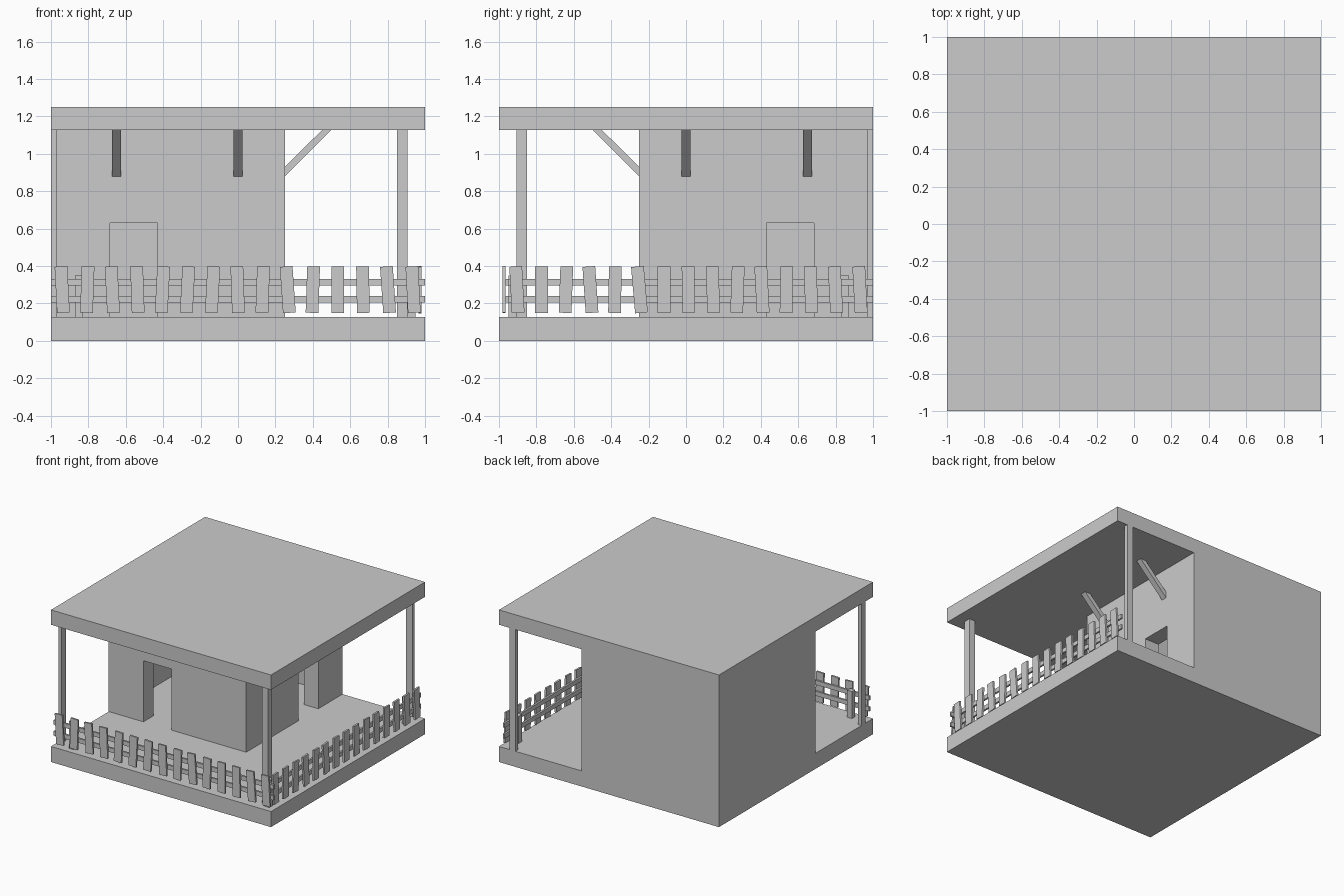
import bpy
import bmesh
from math import radians
from mathutils import Matrix, Vector

default = bpy.data.objects.get("Cube")
if default:
    bpy.data.objects.remove(default, do_unlink=True)

grey = bpy.data.materials.new("plain grey")
grey.use_nodes = True
grey.diffuse_color = (0.6, 0.6, 0.6, 1)
grey.node_tree.nodes["Principled BSDF"].inputs["Base Color"].default_value = (0.6, 0.6, 0.6, 1)

FLOOR_TOP, ROOF_BOTTOM, ROOF_TOP = 0.128, 1.128, 1.25
WALL = 0.25          # position of the two porch-side walls
DOOR = (0.43, 0.685, 0.63)
# Reflection that carries the front porch (-y) onto the side porch (+x)
TO_SIDE = Matrix(((0, -1, 0, 0), (-1, 0, 0, 0), (0, 0, 1, 0), (0, 0, 0, 1)))


def finish(name, bm):
    bmesh.ops.recalc_face_normals(bm, faces=bm.faces)
    mesh = bpy.data.meshes.new(name)
    bm.to_mesh(mesh)
    bm.free()
    mesh.materials.append(grey)
    obj = bpy.data.objects.new(name, mesh)
    bpy.context.collection.objects.link(obj)
    return obj


def add_box(bm, low, high, tilt=0):
    low, high = Vector(low), Vector(high)
    matrix = (Matrix.Translation((low + high) / 2) @ Matrix.Rotation(radians(tilt), 4, 'Y')
              @ Matrix.Diagonal((high - low).to_4d()))
    bmesh.ops.create_cube(bm, size=1, matrix=matrix)


def box(name, low, high, side=False):
    bm = bmesh.new()
    add_box(bm, low, high)
    if side:
        bm.transform(TO_SIDE)
    return finish(name, bm)


# Floor and roof slabs
box("floor_slab", (-1, -1, 0), (1, 1, FLOOR_TOP))
box("roof_slab", (-1, -1, ROOF_BOTTOM), (1, 1, ROOF_TOP))

# Hollow house in the back corner, with a doorway onto each porch
walls = box("house_walls", (-1, -WALL, FLOOR_TOP), (WALL, 1, ROOF_BOTTOM))
cutters = [box("room_cutter", (-0.97, -0.12, 0), (0.12, 0.97, 1.3))]
for side in (False, True):
    cutters.append(box("door_cutter", (-DOOR[1], -0.4, 0), (-DOOR[0], -0.05, DOOR[2]), side))
for cutter in cutters:
    cutter.hide_render = True
    cut = walls.modifiers.new("opening", 'BOOLEAN')
    cut.operation = 'DIFFERENCE'
    cut.solver = 'EXACT'
    cut.object = cutter
evaluated = walls.evaluated_get(bpy.context.evaluated_depsgraph_get())
cut_mesh = bpy.data.meshes.new_from_object(evaluated)
walls.modifiers.clear()
walls.data = cut_mesh
for cutter in cutters:
    bpy.data.objects.remove(cutter, do_unlink=True)

# Roof posts: a full one at the corner, a half one at each porch end
box("corner_post", (0.85, -0.905, FLOOR_TOP), (0.905, -0.85, ROOF_BOTTOM))


def brace(bm, x):
    """Diagonal strut between the wall and the roof."""
    profile = ((WALL, 0.88), (0.5, ROOF_BOTTOM), (0.45, ROOF_BOTTOM), (WALL, 0.93))
    face = bm.faces.new([bm.verts.new((x - 0.024, -d, z)) for d, z in profile])
    new = bmesh.ops.extrude_face_region(bm, geom=[face])["geom"]
    verts = [v for v in new if isinstance(v, bmesh.types.BMVert)]
    bmesh.ops.translate(bm, verts=verts, vec=(0.048, 0, 0))


# Crooked pickets: lean in degrees, listed along each fence
FRONT_LEAN = (-3, 2, -3, -2, 3, 3, 3, -2, 2, -4, 2, 0, -1, -4, -3)
SIDE_LEAN = (3, 3, 2, -1, 3, -2, 2, 1, 0, 5, -1, 4, -2, 0, 3)

for label, side in (("front", False), ("side", True)):
    box(label + "_end_post", (-1, -0.905, FLOOR_TOP), (-0.97, -0.85, ROOF_BOTTOM), side)
    for x in (-0.85, 0.925):
        box(label + "_fence_stake", (x - 0.022, -0.95, FLOOR_TOP), (x + 0.022, -0.91, 0.35), side)
    for z in (0.205, 0.295):
        box(label + "_fence_rail", (-1, -0.965, z), (0.96 if side else 1, -0.95, z + 0.036), side)

    bm = bmesh.new()
    for i, lean in enumerate(SIDE_LEAN if side else FRONT_LEAN):
        x = -0.94 + i * 0.134
        if side:
            x = -0.93 + i * 0.131
        add_box(bm, (x - 0.034, -0.98, 0.15), (x + 0.034, -0.965, 0.398), lean)
    if side:
        bm.transform(TO_SIDE)
    finish(label + "_pickets", bm)

    bm = bmesh.new()
    for x in (-0.65, 0):
        brace(bm, x)
    if side:
        bm.transform(TO_SIDE)
    finish(label + "_roof_braces", bm)
